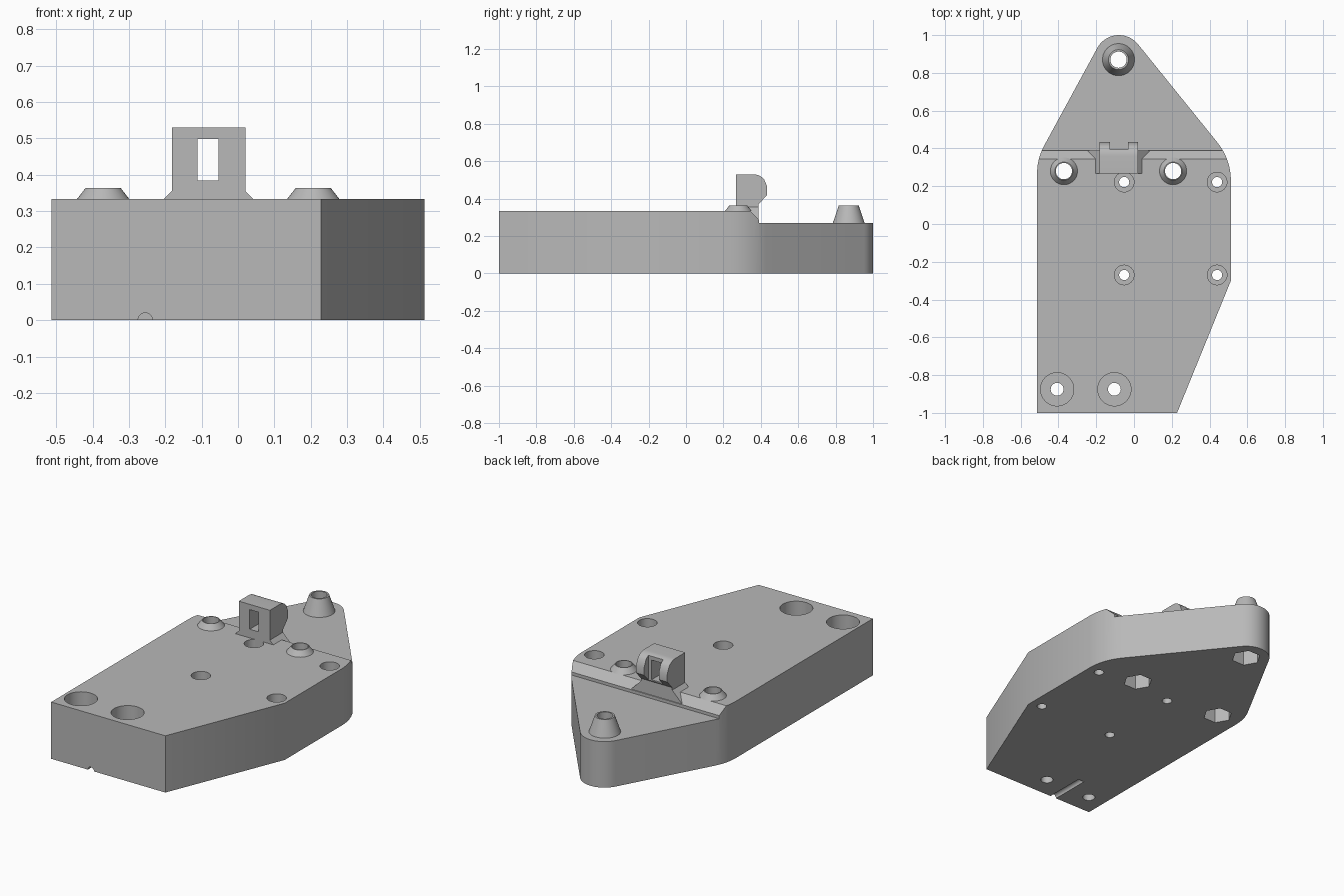
import bpy, bmesh
from math import cos, sin, radians
from mathutils import Matrix

cube = bpy.data.objects.get("Cube")
if cube:
    bpy.data.objects.remove(cube, do_unlink=True)

grey = bpy.data.materials.new("plain grey")
grey.use_nodes = True
colour = (0.48, 0.48, 0.48, 1)
grey.diffuse_color = colour
grey.node_tree.nodes["Principled BSDF"].inputs["Base Color"].default_value = colour

TOP, SHELF = 0.333, 0.27


def finish(name, bm):
    bmesh.ops.recalc_face_normals(bm, faces=bm.faces)
    mesh = bpy.data.meshes.new(name)
    bm.to_mesh(mesh)
    bm.free()
    mesh.materials.append(grey)
    obj = bpy.data.objects.new(name, mesh)
    bpy.context.collection.objects.link(obj)
    return obj


def prism(name, points, axis, lo, hi):
    """Extrude a 2D profile along one axis; the profile uses the other two."""
    place = {"x": lambda a, b: (lo, a, b),
             "y": lambda a, b: (a, lo, b),
             "z": lambda a, b: (a, b, lo)}[axis]
    bm = bmesh.new()
    face = bm.faces.new([bm.verts.new(place(a, b)) for a, b in points])
    ext = bmesh.ops.extrude_face_region(bm, geom=[face])
    verts = [v for v in ext["geom"] if isinstance(v, bmesh.types.BMVert)]
    bmesh.ops.translate(bm, verts=verts, vec=[(hi - lo) * (axis == c) for c in "xyz"])
    return finish(name, bm)


def cone(name, x, y, lo, hi, r1, r2, sides=40, turn=0):
    bm = bmesh.new()
    m = Matrix.Translation((x, y, (lo + hi) / 2)) @ Matrix.Rotation(radians(turn), 4, "Z")
    bmesh.ops.create_cone(bm, cap_ends=True, segments=sides, radius1=r1, radius2=r2,
                          depth=hi - lo, matrix=m)
    return finish(name, bm)


def boolean(target, tool, operation="DIFFERENCE"):
    mod = target.modifiers.new("cut", "BOOLEAN")
    mod.operation, mod.solver, mod.object = operation, "EXACT", tool
    bpy.context.view_layer.objects.active = target
    bpy.ops.object.modifier_apply(modifier=mod.name)
    bpy.data.objects.remove(tool, do_unlink=True)


def rect(a0, a1, b0, b1):
    return [(a0, b0), (a1, b0), (a1, b1), (a0, b1)]


def arc(cx, cy, r, start, end, steps):
    angles = [radians(start + (end - start) * i / steps) for i in range(steps + 1)]
    return [(cx + r * cos(a), cy + r * sin(a)) for a in angles]


# Base plate: straight front, slanted corner, rounded shoulders and nose
outline = [(-0.513, -1), (0.228, -1), (0.513, -0.3)]
outline += arc(0.193, 0.23, 0.32, 0, 39, 8)
outline += arc(-0.08, 0.87, 0.13, 39, 152, 18)
outline += arc(-0.213, 0.27, 0.3, 152, 180, 6)
body = prism("base_plate", outline, "z", 0, TOP)

# Lower rear shelf with a chamfered step
chamfer = 0.345 + TOP
step = [(chamfer - 0.4, 0.4), (0.39, chamfer - 0.39), (0.39, SHELF), (1.2, SHELF), (1.2, 0.4)]
boolean(body, prism("step_cutter", step, "x", -1, 1))

# Counterbored screw holes: x, y, head radius, shank radius
screws = [(x, y, 0.052, 0.027) for x in (-0.052, 0.44) for y in (-0.27, 0.222)]
screws += [(x, -0.875, 0.088, 0.034) for x in (-0.407, -0.104)]
for x, y, head, shank in screws:
    boolean(body, cone("shank_cutter", x, y, -0.1, 0.5, shank, shank, 32))
    boolean(body, cone("head_cutter", x, y, 0.1, 0.5, head, head))

# Tapered bosses with through bores and hexagonal nut pockets underneath
bosses = [("right_boss", -0.371, 0.28, TOP, 0.072, 0.048),
          ("left_boss", 0.207, 0.28, TOP, 0.072, 0.048),
          ("rear_boss", -0.082, 0.87, SHELF, 0.085, 0.053)]
parts = [body]
for name, x, y, base, r1, r2 in bosses:
    boss = cone(name, x, y, base, 0.364, r1, r2)
    for target in (body, boss):
        boolean(target, cone("bore_cutter", x, y, -0.1, 0.5, 0.043, 0.043))
    boolean(body, cone("nut_cutter", x, y, -0.1, 0.12, 0.08, 0.08, 6, 30))
    parts.append(boss)

# Short cable groove under the front edge
boolean(body, prism("groove_cutter", arc(-0.255, 0, 0.02, 0, 360, 24)[:-1], "y", -1.1, -0.76))

# Upright latch with rounded hook, flared foot, window and split prongs
hook = [(0.267, 0.3), (0.388, 0.3), (0.388, 0.37), (0.434, 0.42), (0.434, 0.465)]
hook += arc(0.36, 0.455, 0.075, 40, 90, 5) + [(0.267, 0.53)]
latch = prism("latch", hook, "x", -0.182, 0.02)
foot = [(-0.267, SHELF), (0.105, SHELF), (0.02, 0.355), (-0.182, 0.355)]
boolean(latch, prism("latch_foot", foot, "y", 0.267, 0.388), "UNION")
boolean(latch, prism("window_cutter", rect(-0.111, -0.053, 0.384, 0.499), "y", 0.1, 0.6))
boolean(latch, prism("gap_cutter", rect(-0.128, -0.032, 0.36, 0.6), "y", 0.394, 0.6))
parts.append(latch)

# Smooth curved walls, crisp edges
bpy.ops.object.select_all(action="DESELECT")
for part in parts:
    part.select_set(True)
bpy.context.view_layer.objects.active = body
bpy.ops.object.shade_smooth_by_angle(angle=radians(25))
